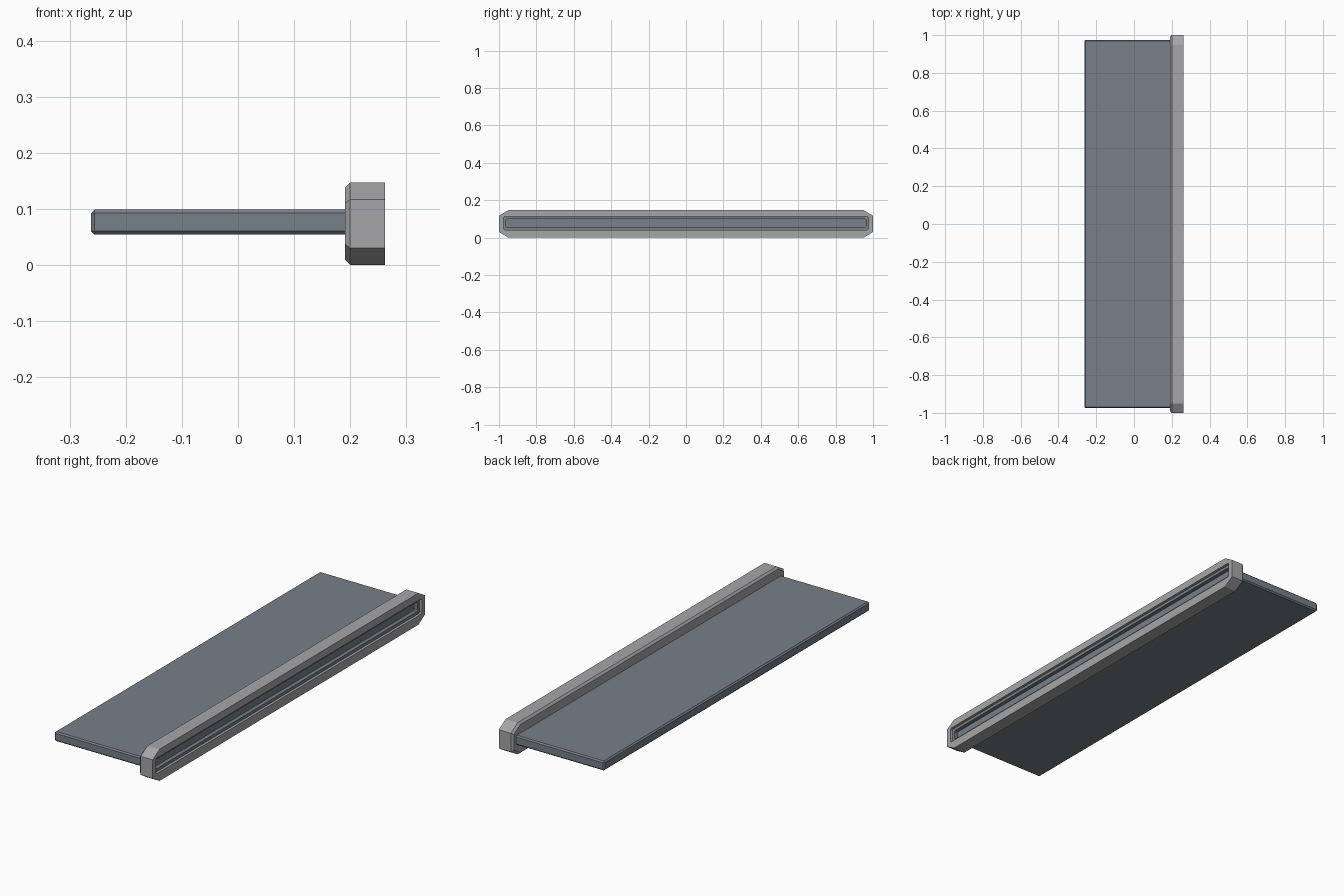
import bpy, bmesh

if "Cube" in bpy.data.objects:
    bpy.data.objects.remove(bpy.data.objects["Cube"])


def material(name, rgb):
    m = bpy.data.materials.new(name)
    m.diffuse_color = (*rgb, 1)
    m.use_nodes = True
    m.node_tree.nodes["Principled BSDF"].inputs["Base Color"].default_value = m.diffuse_color
    return m


slate = material("slate_blue", (0.185, 0.215, 0.25))
grey = material("light_grey", (0.38, 0.38, 0.395))


def ring(x, hy, zc, hz, cy, cz):
    # rectangle across the x axis with its four corners cut off
    return [(x, y, zc + z) for y, z in (
        (-hy + cy, -hz), (hy - cy, -hz), (hy, -hz + cz), (hy, hz - cz),
        (hy - cy, hz), (-hy + cy, hz), (-hy, hz - cz), (-hy, -hz + cz))]


def loft(name, rings, mat, cap_start=True):
    bm = bmesh.new()
    rows = [[bm.verts.new(p) for p in r] for r in rings]
    for a, b in zip(rows, rows[1:]):
        for i in range(8):
            j = (i + 1) % 8
            bm.faces.new((a[i], a[j], b[j], b[i]))
    if cap_start:
        bm.faces.new(rows[0][::-1])
    bm.faces.new(rows[-1])
    finish(name, bm, mat)


def finish(name, bm, mat):
    me = bpy.data.meshes.new(name)
    bm.to_mesh(me)
    bm.free()
    me.materials.append(mat)
    ob = bpy.data.objects.new(name, me)
    bpy.context.collection.objects.link(ob)
    return ob


# shelf board with small chamfers
bm = bmesh.new()
bmesh.ops.create_cube(bm, size=1)
for v in bm.verts:
    v.co.x = v.co.x * 0.482 - 0.021
    v.co.y *= 1.95
    v.co.z = v.co.z * 0.044 + 0.0765
bmesh.ops.bevel(bm, geom=bm.edges[:], offset=0.006, segments=1, affect='EDGES')
finish("shelf_board", bm, slate)

# edge rail: octagonal outline, chamfered back edge, long recess in the outer face
ZC, OZ = 0.0735, 0.077
loft("edge_rail", [
    ring(0.191, 0.991, ZC, 0.0645, 0.047, 0.028),
    ring(0.200, 1.000, ZC, 0.0735, 0.050, 0.030),
    ring(0.262, 1.000, ZC, 0.0735, 0.050, 0.030),
    ring(0.262, 0.975, OZ, 0.036, 0.006, 0.006),
    ring(0.225, 0.975, OZ, 0.036, 0.006, 0.006),
], grey)

# grooved insert filling the recess
loft("rail_insert", [
    ring(0.250, 0.975, OZ, 0.036, 0.006, 0.006),
    ring(0.250, 0.962, OZ, 0.022, 0.006, 0.006),
    ring(0.232, 0.962, OZ, 0.022, 0.006, 0.006),
], slate, cap_start=False)
